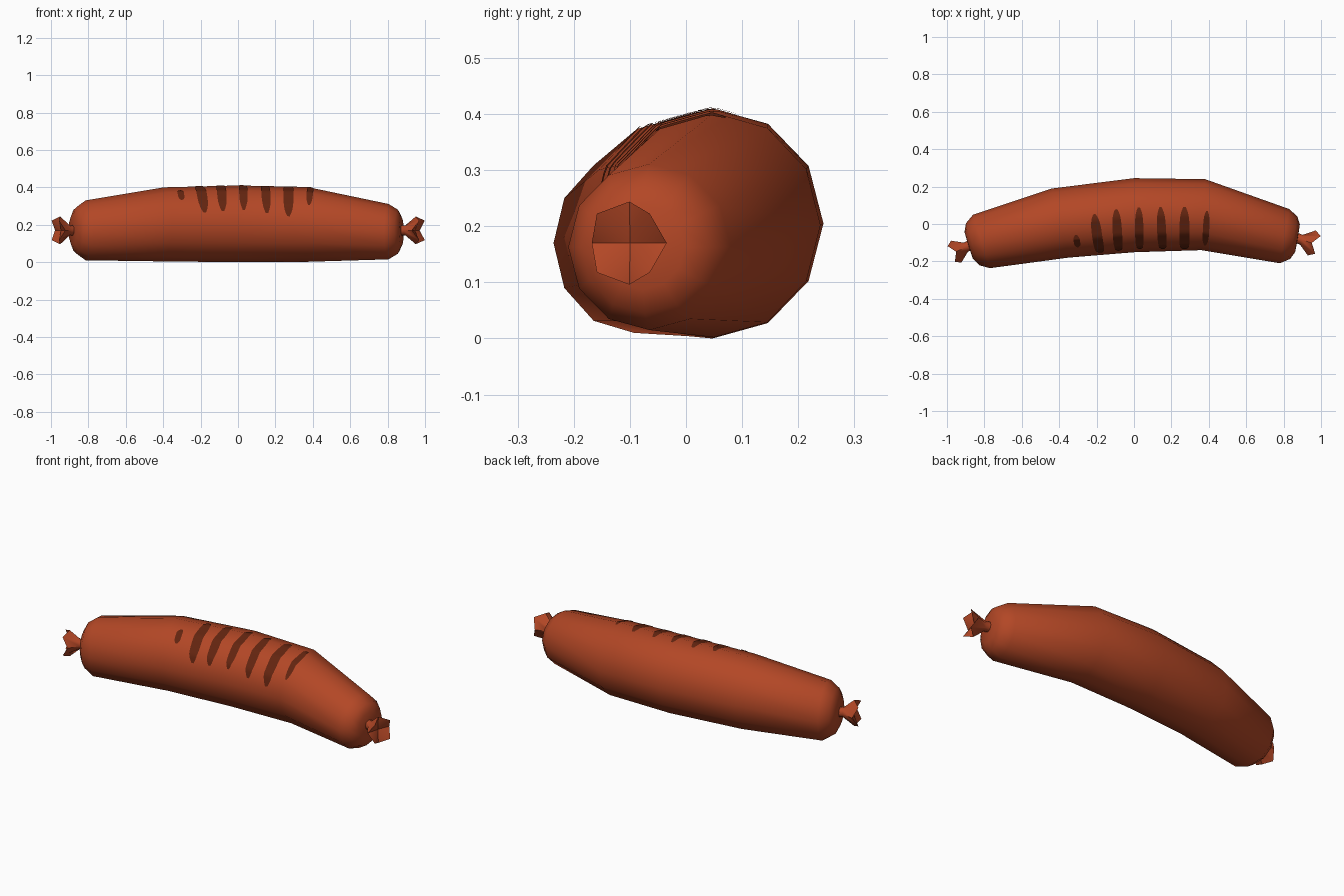
import bpy, bmesh, math
from mathutils import Vector
from mathutils.bvhtree import BVHTree

if "Cube" in bpy.data.objects:
    bpy.data.objects.remove(bpy.data.objects["Cube"])


def material(name, rgb):
    m = bpy.data.materials.new(name)
    m.diffuse_color = (*rgb, 1)
    m.use_nodes = True
    m.node_tree.nodes["Principled BSDF"].inputs["Base Color"].default_value = m.diffuse_color
    return m


skin = material("sausage_brown", (0.45, 0.063, 0.019))
char = material("char_brown", (0.125, 0.018, 0.005))


def finish(bm, name, mat, angle=60, recalc=True):
    if recalc:
        bmesh.ops.recalc_face_normals(bm, faces=bm.faces)
    me = bpy.data.meshes.new(name)
    bm.to_mesh(me)
    bm.free()
    me.materials.append(mat)
    ob = bpy.data.objects.new(name, me)
    bpy.context.collection.objects.link(ob)
    bpy.ops.object.select_all(action='DESELECT')
    ob.select_set(True)
    bpy.context.view_layer.objects.active = ob
    bpy.ops.object.shade_smooth_by_angle(angle=math.radians(angle))
    return ob


def ring(bm, c, axis, ry, rz, n, shift=0.0):
    """Ring of n vertices across a horizontal axis; shift moves every other one along it."""
    axis = Vector(axis).normalized()
    side = Vector((-axis.y, axis.x, 0))
    out = []
    for i in range(n):
        a = 2 * math.pi * i / n
        p = Vector(c) + side * ry * math.cos(a) + Vector((0, 0, rz * math.sin(a)))
        out.append(bm.verts.new(p + axis * (shift if i % 2 else 0)))
    return out


def loft(bm, rings):
    for a, b in zip(rings, rings[1:]):
        n = len(a)
        for i in range(n):
            bm.faces.new((a[i], a[(i + 1) % n], b[(i + 1) % n], b[i]))


def fan(bm, r, centre):
    c = bm.verts.new(centre)
    for i in range(len(r)):
        bm.faces.new((r[i], r[(i + 1) % len(r)], c))


# Curved body: centre, axis, side radius, vertical radius
LA, RA = Vector((0.954, 0.30, 0)), Vector((0.985, -0.17, 0))
LC, RC = Vector((-0.815, -0.093, 0.17)), Vector((0.805, -0.065, 0.163))
stations = [
    (LC - LA * 0.072, LA, 0.075, 0.08),
    (LC - LA * 0.05, LA, 0.118, 0.125),
    (LC, LA, 0.15, 0.16),
    ((-0.395, 0.005, 0.202), (0.972, 0.236, 0), 0.19, 0.198),
    ((0, 0.047, 0.205), (1, 0, 0), 0.198, 0.205),
    ((0.37, 0.05, 0.202), (0.998, -0.053, 0), 0.19, 0.2),
    (RC, RA, 0.147, 0.148),
    (RC + RA * 0.05, RA, 0.115, 0.118),
    (RC + RA * 0.07, RA, 0.075, 0.076),
]
bm = bmesh.new()
rings = [ring(bm, *s, 12) for s in stations]
loft(bm, rings)
fan(bm, rings[0], LC - LA * 0.074)
fan(bm, rings[-1], RC + RA * 0.072)
bmesh.ops.recalc_face_normals(bm, faces=bm.faces)
surface = BVHTree.FromBMesh(bm)
finish(bm, "sausage_body", skin, 70)


# Tied ends: narrow neck flaring into a crimped tip
def knot(name, base, axis, r, near, far):
    base, axis = Vector(base), Vector(axis).normalized()
    bm = bmesh.new()
    rs = [ring(bm, base - axis * 0.02, axis, 0.028, 0.028, 8),
          ring(bm, base + axis * 0.022, axis, 0.027, 0.027, 8),
          ring(bm, base + axis * near, axis, r, 0.074, 8, far - near)]
    loft(bm, rs)
    fan(bm, rs[-1], base + axis * (near - 0.005))
    bm.faces.new(rs[0])
    finish(bm, name, skin, 50)


knot("left_tied_end", (-0.88, -0.115, 0.17), (-0.9, -0.42, 0), 0.065, 0.078, 0.107)
knot("right_tied_end", (0.874, -0.077, 0.17), (0.95, -0.3, 0), 0.07, 0.08, 0.115)


# Grill marks: thin plates laid on the body, from angle a0 to a1 around the spine
def spine_y(x):
    if x < 0:
        return 0.047 + x * 0.106
    return 0.047 + 0.008 * x


marks = [  # x at top, x at bottom, start angle, end angle, width
    (-0.31, -0.30, 112, 137, 0.034),
    (-0.212, -0.178, 82, 161, 0.054),
    (-0.096, -0.080, 78, 159, 0.05),
    (0.026, 0.031, 78, 157, 0.045),
    (0.142, 0.155, 78, 162, 0.048),
    (0.270, 0.270, 78, 167, 0.054),
    (0.390, 0.380, 84, 148, 0.034),
]
bm = bmesh.new()
ROWS, COLS = 18, 4
for xt, xb, a0, a1, w in marks:
    grid = []
    for i in range(ROWS + 1):
        t = i / ROWS
        a = math.radians(a0 + (a1 - a0) * t)
        half = w / 2 * max(0.25, (1 - abs(2 * t - 1) ** 3.5) ** 0.6)
        row = []
        for j in range(COLS + 1):
            x = xt + (xb - xt) * t + half * (2 * j / COLS - 1)
            d = Vector((0, math.cos(a), math.sin(a)))
            o = Vector((x, spine_y(x), 0.203)) + d * 0.5
            hit = surface.ray_cast(o, -d)[0]
            row.append(bm.verts.new(hit + d * 0.003))
        grid.append(row)
    for r, s in zip(grid, grid[1:]):
        for j in range(COLS):
            bm.faces.new((r[j], s[j], s[j + 1], r[j + 1]))
bm.normal_update()
for f in bm.faces:  # face outward
    if f.normal.z - f.normal.y < 0:
        f.normal_flip()
finish(bm, "grill_marks", char, 60, recalc=False)
